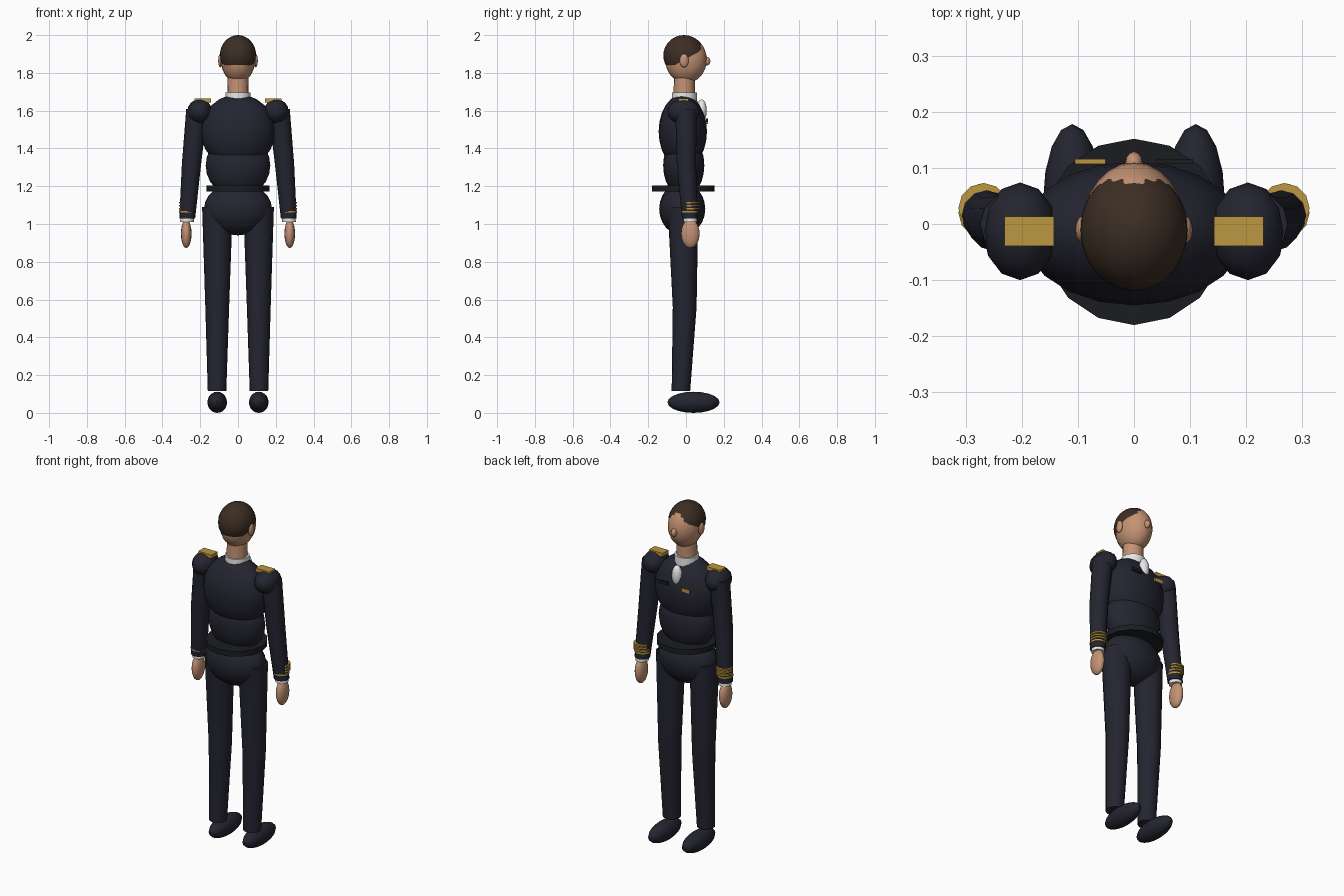
import bpy, bmesh, math
from mathutils import Vector

cube = bpy.data.objects.get("Cube")
if cube:
    bpy.data.objects.remove(cube, do_unlink=True)


def material(name, rgb):
    m = bpy.data.materials.new(name)
    m.use_nodes = True
    m.diffuse_color = (*rgb, 1)
    m.node_tree.nodes["Principled BSDF"].inputs["Base Color"].default_value = (*rgb, 1)
    return m


NAVY = material("navy cloth", (0.017, 0.018, 0.029))
BLACK = material("black leather", (0.011, 0.012, 0.015))
SKIN = material("skin", (0.55, 0.29, 0.175))
HAIR = material("brown hair", (0.045, 0.027, 0.017))
GOLD = material("gold braid", (0.5, 0.31, 0.05))
WHITE = material("white shirt", (0.8, 0.8, 0.8))


def finish(name, bm, mat, angle=math.radians(40)):
    """Turn a bmesh into a shaded, coloured object."""
    bmesh.ops.recalc_face_normals(bm, faces=bm.faces)
    mesh = bpy.data.meshes.new(name)
    bm.to_mesh(mesh)
    bm.free()
    mesh.materials.append(mat)
    obj = bpy.data.objects.new(name, mesh)
    bpy.context.collection.objects.link(obj)
    bpy.ops.object.select_all(action='DESELECT')
    obj.select_set(True)
    bpy.context.view_layer.objects.active = obj
    bpy.ops.object.shade_smooth_by_angle(angle=angle)
    return obj


def ellipsoid(name, centre, radii, mat, segments=20, rings=12, cuts=()):
    """Scaled sphere; each cut (point, normal) removes the normal's side."""
    bm = bmesh.new()
    bmesh.ops.create_uvsphere(bm, u_segments=segments, v_segments=rings, radius=1)
    for v in bm.verts:
        v.co = Vector(c + r * p for c, r, p in zip(centre, radii, v.co))
    for point, normal in cuts:
        bmesh.ops.bisect_plane(bm, geom=bm.verts[:] + bm.edges[:] + bm.faces[:],
                               plane_co=point, plane_no=normal, clear_outer=True)
    return finish(name, bm, mat)


def tube(name, stations, mat, sides=16):
    """Capped limb through level rings given as (x, y, z, radius)."""
    bm = bmesh.new()
    loops = []
    for x, y, z, r in stations:
        loops.append([bm.verts.new((x + r * math.cos(math.tau * i / sides),
                                    y + r * math.sin(math.tau * i / sides), z))
                      for i in range(sides)])
    for low, high in zip(loops, loops[1:]):
        for i in range(sides):
            j = (i + 1) % sides
            bm.faces.new((low[i], low[j], high[j], high[i]))
    bm.faces.new(loops[0])
    bm.faces.new(loops[-1])
    return finish(name, bm, mat)


def box(name, centre, size, mat):
    bm = bmesh.new()
    bmesh.ops.create_cube(bm, size=1)
    for v in bm.verts:
        v.co = Vector(c + s * p for c, s, p in zip(centre, size, v.co))
    return finish(name, bm, mat)


# Head: skull, nose and a swept cap of hair
ellipsoid("head", (0, 0, 1.87), (0.09, 0.11, 0.124), SKIN, 24, 16)
ellipsoid("nose", (0, 0.108, 1.862), (0.016, 0.021, 0.024), SKIN, 12, 8)
ellipsoid("hair", (0, -0.01, 1.892), (0.096, 0.11, 0.108), HAIR, 24, 16,
          cuts=[((0, 0, 1.838), (0, 0, -1)),
                ((0, 0.02, 1.885), (0, 0.55, -1))])
tube("neck", [(0, -0.01, 1.66, 0.057), (0, -0.008, 1.79, 0.055)], SKIN)
tube("collar", [(0, -0.008, 1.64, 0.068), (0, -0.008, 1.695, 0.066)], WHITE)

# Torso: chest, waist, belt and hips
ellipsoid("chest", (0, -0.017, 1.49), (0.197, 0.128, 0.197), NAVY)
ellipsoid("waist", (0, -0.012, 1.31), (0.171, 0.109, 0.17), NAVY)
tube("belt", [(0, -0.014, 1.172, 0.166), (0, -0.014, 1.203, 0.166)], BLACK)
ellipsoid("hips", (0, -0.02, 1.08), (0.18, 0.122, 0.14), NAVY)

# Chest details
ellipsoid("shirt_front", (0, 0.083, 1.6), (0.03, 0.027, 0.06), WHITE, 12, 8)
box("ribbon_bar", (-0.078, 0.111, 1.54), (0.054, 0.009, 0.022), GOLD)
box("name_plate", (0.073, 0.111, 1.55), (0.065, 0.009, 0.018), BLACK)

# Paired parts
for side, s in (("left", 1), ("right", -1)):
    ellipsoid(side + "_ear", (s * 0.093, -0.01, 1.865), (0.012, 0.024, 0.036), SKIN, 12, 8)

    # Arm with shoulder, cuff and hand
    ellipsoid(side + "_shoulder", (s * 0.203, -0.013, 1.595), (0.066, 0.087, 0.066), NAVY, 12, 8)
    box(side + "_epaulette", (s * 0.187, -0.013, 1.654), (0.088, 0.053, 0.021), GOLD)
    tube(side + "_sleeve", [(s * 0.269, 0.021, 1.028, 0.042),
                            (s * 0.246, 0.002, 1.32, 0.051),
                            (s * 0.217, 0, 1.61, 0.057)], NAVY, 12)
    tube(side + "_cuff", [(s * 0.27, 0.023, 1.01, 0.036),
                          (s * 0.269, 0.022, 1.04, 0.036)], WHITE, 12)
    ellipsoid(side + "_hand", (s * 0.274, 0.023, 0.949), (0.028, 0.049, 0.077), SKIN, 16, 10)

    # Rank stripes, pushed forward so the upper ones show on the leading side
    for i in range(4):
        z = 1.06 + 0.016 * i
        y = 0.02 if i == 0 else 0.028
        tube(f"{side}_sleeve_stripe_{i + 1}", [(s * 0.268, y, z, 0.045),
                                               (s * 0.268, y, z + 0.009, 0.045)], GOLD, 12)

    # Leg and shoe
    tube(side + "_trouser_leg", [(s * 0.111, -0.027, 0.115, 0.049),
                                 (s * 0.11, -0.007, 0.56, 0.063),
                                 (s * 0.109, -0.016, 1.09, 0.081)], NAVY)
    ellipsoid(side + "_shoe", (s * 0.11, 0.04, 0.056), (0.052, 0.138, 0.056), NAVY, 16, 10)
